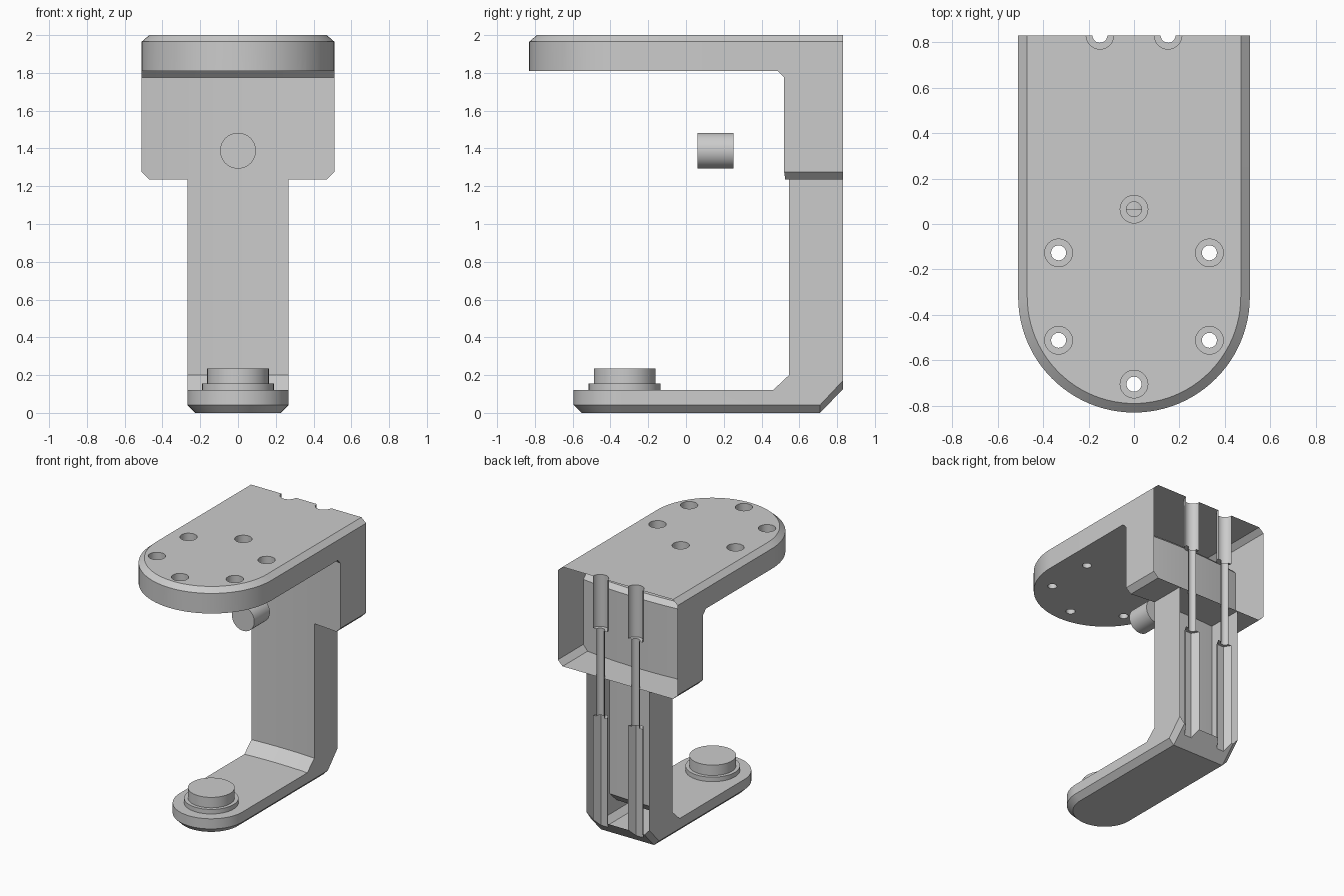
import bpy, bmesh, math

if "Cube" in bpy.data.objects:
    bpy.data.objects.remove(bpy.data.objects["Cube"])

BACK = 0.83


def finish(bm, name):
    bmesh.ops.recalc_face_normals(bm, faces=bm.faces)
    me = bpy.data.meshes.new(name)
    bm.to_mesh(me)
    bm.free()
    ob = bpy.data.objects.new(name, me)
    bpy.context.collection.objects.link(ob)
    return ob


def bridge(bm, a, b):
    for i in range(len(a)):
        j = (i + 1) % len(a)
        bm.faces.new((a[i], a[j], b[j], b[i]))


def u_prism(name, r, cy, knee, levels):
    """Round-fronted, square-backed prism. levels: (inset, z, z at back edge)."""
    bm = bmesh.new()
    rings = []
    n = 48
    for inset, z, zb in levels:
        q = r - inset
        pts = [(q, BACK, zb), (q, knee, z)]
        pts += [(q * math.cos(math.pi * i / n), cy - q * math.sin(math.pi * i / n), z)
                for i in range(n + 1)]
        pts += [(-q, knee, z), (-q, BACK, zb)]
        rings.append([bm.verts.new(p) for p in pts])
    # back wall is part of the closed loop
    for a, b in zip(rings, rings[1:]):
        bridge(bm, a, b)
    for ring in (rings[0], rings[-1]):
        bm.faces.new(ring[1:-1])
        bm.faces.new((ring[0], ring[1], ring[-2], ring[-1]))
    return finish(bm, name)


def hollow_cutter(name, profile):
    """Side profile swept along x; 'c' offsets follow the concave front wall."""
    bm = bmesh.new()
    rings = []
    for i in range(41):
        x = -0.6 + 1.2 * i / 40
        c = 0.52 + 0.035 * (1 - (x / 0.51) ** 2)
        ring = [(x, -2 if dy is None else c + dy, z) for dy, z in profile]
        rings.append([bm.verts.new(p) for p in ring])
    for a, b in zip(rings, rings[1:]):
        bridge(bm, a, b)
    bm.faces.new(rings[0])
    bm.faces.new(rings[-1])
    return finish(bm, name)


def hole_cutter(name, spots, steps):
    """Stepped bores. steps: (radius, z, hexagonal)."""
    bm = bmesh.new()
    for x, y in spots:
        rings = []
        for r, z, hexa in steps:
            ring = []
            for i in range(24):
                a = math.tau * i / 24
                k = math.cos(math.pi / 6) / math.cos(a % (math.pi / 3) - math.pi / 6) if hexa else 1
                ring.append(bm.verts.new((x + r * k * math.cos(a), y + r * k * math.sin(a), z)))
            rings.append(ring)
        for a, b in zip(rings, rings[1:]):
            bridge(bm, a, b)
        bm.faces.new(rings[0])
        bm.faces.new(rings[-1])
    return finish(bm, name)


def smooth(ob):
    bpy.ops.object.select_all(action='DESELECT')
    ob.select_set(True)
    bpy.context.view_layer.objects.active = ob
    bpy.ops.object.shade_smooth_by_angle(angle=math.radians(25))


def carve(ob, cutters, drop_top=None):
    """Cut, then open the shell at the back plane."""
    for c in cutters:
        m = ob.modifiers.new('cut', 'BOOLEAN')
        m.operation, m.solver, m.object = 'DIFFERENCE', 'EXACT', c
    me = bpy.data.meshes.new_from_object(ob.evaluated_get(bpy.context.evaluated_depsgraph_get()))
    ob.modifiers.clear()
    ob.data = me
    for c in cutters:
        bpy.data.objects.remove(c)
    bm = bmesh.new()
    bm.from_mesh(me)
    gone = [f for f in bm.faces if all(v.co.y > BACK - 0.001 for v in f.verts)
            and abs(f.normal.y) > 0.9
            or drop_top and all(v.co.z > drop_top - 0.001 for v in f.verts)]
    bmesh.ops.delete(bm, geom=gone, context='FACES')
    bm.to_mesh(me)
    bm.free()
    smooth(ob)


def cylinder(name, r, depth, loc, rot=(0, 0, 0)):
    bpy.ops.mesh.primitive_cylinder_add(vertices=48, radius=r, depth=depth, location=loc, rotation=rot)
    ob = bpy.context.object
    ob.name = name
    smooth(ob)


screws = [(s * 0.15, BACK + 0.0007) for s in (-1, 1)]
plate_holes = [(0, 0.065), (0, -0.705)] + [(s * 0.332, y) for s in (-1, 1) for y in (-0.127, -0.512)]

# Upper plate and rear block
upper = u_prism('top_plate_and_block', 0.51, -0.32, 0.3,
                [(0.04, 1.235, 1.235), (0, 1.275, 1.275), (0, 1.965, 1.965), (0.04, 2, 2)])
carve(upper, [
    hollow_cutter('cut_under_plate', [(None, 1), (0, 1), (0, 1.775), (-0.035, 1.81), (None, 1.81)]),
    hole_cutter('cut_plate_holes', plate_holes,
                [(0.033, 1.7, 0), (0.033, 1.9, 0), (0.061, 1.9, 0), (0.061, 2.1, 0)]),
    hole_cutter('cut_screw_heads', screws,
                [(0.033, 1, 0), (0.033, 1.6, 0), (0.061, 1.6, 0), (0.061, 2.1, 0)])])

# Stem and foot
lower = u_prism('stem_and_foot', 0.268, -0.327, 0.71,
                [(0.042, 0, 0.125), (0, 0.042, 0.17), (0, 1.235, 1.235)])
carve(lower, [
    hollow_cutter('cut_over_foot', [(None, 0.12), (-0.085, 0.12), (0, 0.2), (0, 1.5), (None, 1.5)]),
    hole_cutter('cut_nut_slots', screws,
                [(0.062, -0.1, 1), (0.062, 0.93, 1), (0.033, 0.93, 0), (0.033, 1.5, 0)])],
      drop_top=1.235)

# Raised pad on the foot
cylinder('pad_base', 0.19, 0.035, (0, -0.325, 0.1375))
cylinder('pad_top', 0.163, 0.08, (0, -0.325, 0.195))

# Free peg in the opening
cylinder('peg', 0.095, 0.19, (0, 0.157, 1.388), (math.pi / 2, 0, 0))
